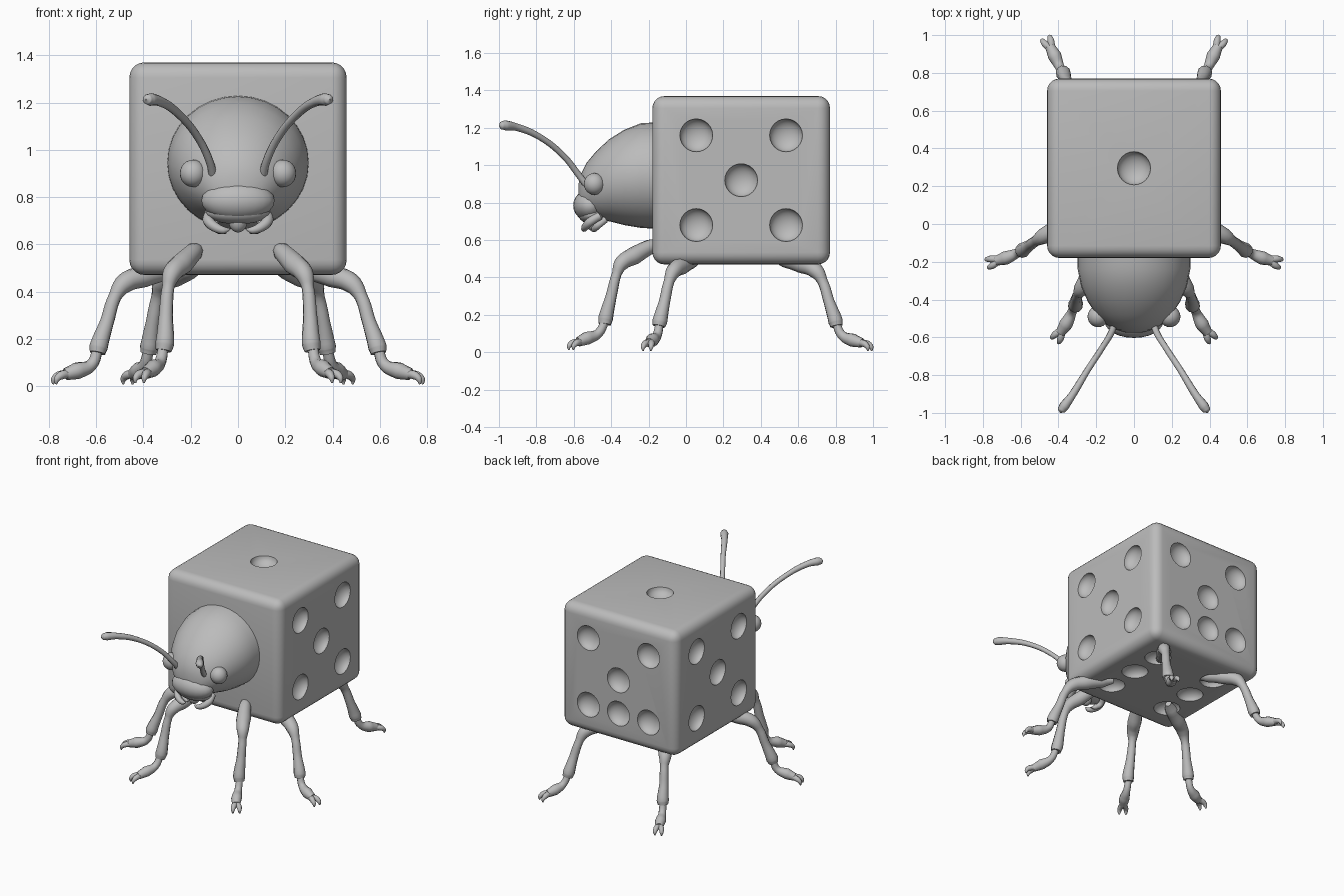
import bpy, bmesh, math
from mathutils import Vector, Matrix

cube = bpy.data.objects.get("Cube")
if cube:
    bpy.data.objects.remove(cube, do_unlink=True)

grey = bpy.data.materials.new("plain grey")
grey.use_nodes = True
COL = (0.5, 0.5, 0.5, 1)
grey.diffuse_color = COL
grey.node_tree.nodes["Principled BSDF"].inputs["Base Color"].default_value = COL


def activate(ob):
    bpy.ops.object.select_all(action='DESELECT')
    ob.select_set(True)
    bpy.context.view_layer.objects.active = ob


def finish(ob, angle=40):
    if not ob.data.materials:
        ob.data.materials.append(grey)
    activate(ob)
    bpy.ops.object.shade_smooth_by_angle(angle=math.radians(angle))
    return ob


def from_bmesh(name, bm):
    bmesh.ops.recalc_face_normals(bm, faces=bm.faces)
    me = bpy.data.meshes.new(name)
    bm.to_mesh(me)
    bm.free()
    ob = bpy.data.objects.new(name, me)
    bpy.context.collection.objects.link(ob)
    return ob


def add_ball(bm, loc, size, seg=24):
    mat = Matrix.Translation(loc) @ Matrix.Diagonal((*size, 1))
    bmesh.ops.create_uvsphere(bm, u_segments=seg, v_segments=seg // 2, radius=1, matrix=mat)


def ball(name, loc, size):
    bm = bmesh.new()
    add_ball(bm, loc, size)
    return finish(from_bmesh(name, bm), 60)


def tube(name, paths):
    """Round tapered limbs; every path point is (x, y, z, radius)."""
    cu = bpy.data.curves.new(name, 'CURVE')
    cu.dimensions = '3D'
    cu.bevel_depth = 1
    cu.bevel_resolution = 3
    cu.resolution_u = 5
    cu.use_fill_caps = True
    for path in paths:
        sp = cu.splines.new('BEZIER')
        sp.bezier_points.add(len(path) - 1)
        for bp, (x, y, z, r) in zip(sp.bezier_points, path):
            bp.co = (x, y, z)
            bp.radius = r
            bp.handle_left_type = bp.handle_right_type = 'AUTO'
    ob = bpy.data.objects.new(name, cu)
    bpy.context.collection.objects.link(ob)
    activate(ob)
    bpy.ops.object.convert(target='MESH')
    return finish(bpy.context.object, 60)


def mirrored(path, s):
    return [(s * x, y, z, r) for x, y, z, r in path]


# Rounded die body
CEN = Vector((0, 0.295, 0.92))
HALF = Vector((0.46, 0.475, 0.45))
bm = bmesh.new()
bmesh.ops.create_cube(bm, size=2, matrix=Matrix.Translation(CEN) @ Matrix.Diagonal((*HALF, 1)))
bmesh.ops.bevel(bm, geom=bm.edges[:], offset=0.065, segments=5, profile=0.5, affect='EDGES')
body = from_bmesh("die_body", bm)
body.data.materials.append(grey)

# Pip hollows: axis, side, offsets across the face
D = 0.24
FIVE = [(-D, -D), (-D, D), (0, 0), (D, -D), (D, D)]
pips = {
    (0, 1): FIVE,
    (0, -1): FIVE,
    (1, 1): FIVE + [(0, -D)],
    (2, 1): [(0, 0)],
    (2, -1): [(u, v) for u in (-D, D) for v in (-D, 0, D)],
}
bm = bmesh.new()
for (axis, side), spots in pips.items():
    others = [i for i in range(3) if i != axis]
    for u, v in spots:
        p = CEN.copy()
        p[axis] += side * HALF[axis]
        p[others[0]] += u
        p[others[1]] += v
        size = [0.088] * 3
        size[axis] = 0.06
        add_ball(bm, p, size)
cutter = from_bmesh("pip_cutter", bm)
mod = body.modifiers.new("pips", 'BOOLEAN')
mod.operation = 'DIFFERENCE'
mod.object = cutter
mod.solver = 'EXACT'
activate(body)
bpy.ops.object.modifier_apply(modifier=mod.name)
bpy.data.objects.remove(cutter, do_unlink=True)
finish(body, 35)

# Head: rings along y (y, centre z, half width, half height)
rings = [(-0.15, 0.945, 0.30, 0.285), (-0.24, 0.945, 0.298, 0.28), (-0.33, 0.935, 0.28, 0.255),
         (-0.41, 0.92, 0.245, 0.22), (-0.48, 0.895, 0.20, 0.18), (-0.53, 0.875, 0.15, 0.14),
         (-0.56, 0.855, 0.10, 0.10), (-0.575, 0.85, 0.04, 0.05)]
bm = bmesh.new()
N = 32
loops = []
for y, cz, rx, rz in rings:
    loops.append([bm.verts.new((rx * math.cos(2 * math.pi * k / N), y,
                                cz + rz * math.sin(2 * math.pi * k / N))) for k in range(N)])
for a, b in zip(loops, loops[1:]):
    for k in range(N):
        bm.faces.new((a[k], a[(k + 1) % N], b[(k + 1) % N], b[k]))
bm.faces.new(loops[0])
bm.faces.new(loops[-1])
finish(from_bmesh("head", bm), 60)

# Muzzle, lip and beak
ball("muzzle", (0, -0.515, 0.785), (0.155, 0.088, 0.085))
ball("upper_lip", (0, -0.50, 0.735), (0.135, 0.075, 0.05))
ball("beak", (0, -0.50, 0.70), (0.04, 0.04, 0.05))

# Paired parts
front_leg = [(.16, -.12, .59, .02), (.19, -.19, .565, .04), (.24, -.28, .515, .048),
             (.28, -.345, .475, .04), (.295, -.37, .42, .026), (.305, -.40, .30, .03),
             (.31, -.43, .18, .040), (.315, -.435, .15, .034)]
front_foot = [(.315, -.43, .17, .022), (.33, -.47, .10, .025), (.36, -.53, .075, .036), (.39, -.575, .055, .026)]
middle_leg = [(.24, .07, .50, .02), (.30, .03, .49, .042), (.40, -.02, .465, .048),
              (.48, -.065, .435, .042), (.52, -.09, .38, .028), (.555, -.115, .27, .03),
              (.59, -.14, .165, .040), (.595, -.145, .14, .034)]
middle_foot = [(.592, -.14, .16, .022), (.62, -.155, .09, .025), (.68, -.18, .065, .036), (.73, -.195, .05, .026)]
hind_leg = [(.17, .46, .51, .02), (.20, .53, .495, .042), (.26, .62, .47, .048),
            (.32, .695, .435, .042), (.338, .73, .38, .028), (.36, .765, .27, .03),
            (.375, .80, .165, .040), (.38, .805, .14, .034)]
hind_foot = [(.377, .80, .16, .022), (.395, .835, .09, .025), (.42, .89, .065, .036), (.445, .94, .05, .026)]

antenna = [(.105, -.53, .89, .018), (.12, -.575, .95, .017), (.165, -.65, 1.045, .016),
           (.25, -.78, 1.15, .017), (.33, -.91, 1.205, .021), (.37, -.965, 1.213, .027),
           (.385, -.988, 1.213, .021), (.39, -1.0, 1.213, .003)]
jaw = [(.12, -.46, .73, .022), (.125, -.51, .70, .024), (.10, -.535, .675, .021),
       (.06, -.545, .66, .016), (.035, -.545, .665, .004)]
feeler = [(.09, -.43, .71, .018), (.10, -.47, .68, .02), (.075, -.49, .66, .018), (.05, -.50, .65, .006)]


def claws(foot):
    """Two small hooks splayed from the end of a foot."""
    a, b = Vector(foot[-2][:3]), Vector(foot[-1][:3])
    d = Vector((b.x - a.x, b.y - a.y, 0)).normalized()
    side = Vector((-d.y, d.x, 0))
    out = []
    for s in (-1, 1):
        pts = [(b - d * .02, .02), (b + d * .025 + side * s * .018 + Vector((0, 0, -.005)), .018),
               (b + d * .045 + side * s * .022 + Vector((0, 0, -.022)), .013),
               (b + d * .048 + side * s * .022 + Vector((0, 0, -.042)), .004)]
        out.append([(*p, r) for p, r in pts])
    return out


for s, word in ((1, "left"), (-1, "right")):
    ball(word + "_eye", (s * .19, -.49, .90), (.056, .056, .058))
    tube(word + "_antenna", [mirrored(antenna, s)])
    tube(word + "_jaws", [mirrored(jaw, s), mirrored(feeler, s)])
    for part, leg, foot in (("front", front_leg, front_foot), ("middle", middle_leg, middle_foot),
                            ("hind", hind_leg, hind_foot)):
        tube(f"{word}_{part}_leg", [mirrored(leg, s)])
        tube(f"{word}_{part}_foot", [mirrored(p, s) for p in [foot] + claws(foot)])
